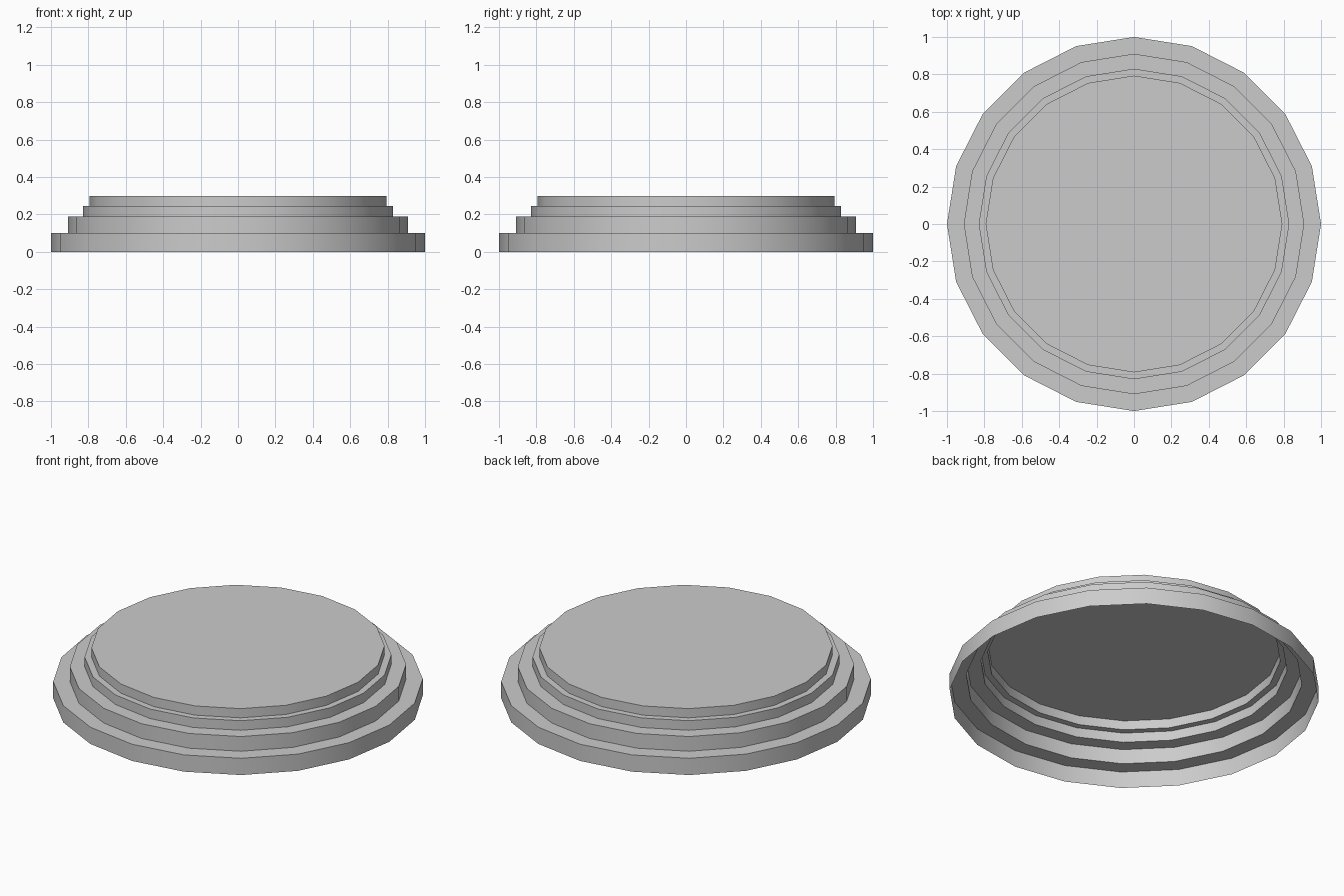
import bpy, bmesh
from math import cos, sin, tau, radians

if "Cube" in bpy.data.objects:
    bpy.data.objects.remove(bpy.data.objects["Cube"])

SIDES = 20
# stepped outline (radius, height), from the open bottom rim to the top
PROFILE = [(1.0, 0.0), (1.0, 0.10), (0.91, 0.10), (0.91, 0.188),
           (0.83, 0.188), (0.83, 0.245), (0.793, 0.245), (0.793, 0.30)]

bm = bmesh.new()
rings = [[bm.verts.new((r * cos(tau * i / SIDES), r * sin(tau * i / SIDES), z))
          for i in range(SIDES)] for r, z in PROFILE]

# walls and ledges
for low, high in zip(rings, rings[1:]):
    for i in range(SIDES):
        j = (i + 1) % SIDES
        bm.faces.new((low[i], low[j], high[j], high[i]))

# flat top; the underside stays open
bm.faces.new(rings[-1])

mesh = bpy.data.meshes.new("stepped_base")
bm.to_mesh(mesh)
bm.free()
base = bpy.data.objects.new("stepped_base", mesh)
bpy.context.collection.objects.link(base)

# smooth round the sides, sharp at the steps
bpy.context.view_layer.objects.active = base
base.select_set(True)
bpy.ops.object.shade_smooth_by_angle(angle=radians(30))
